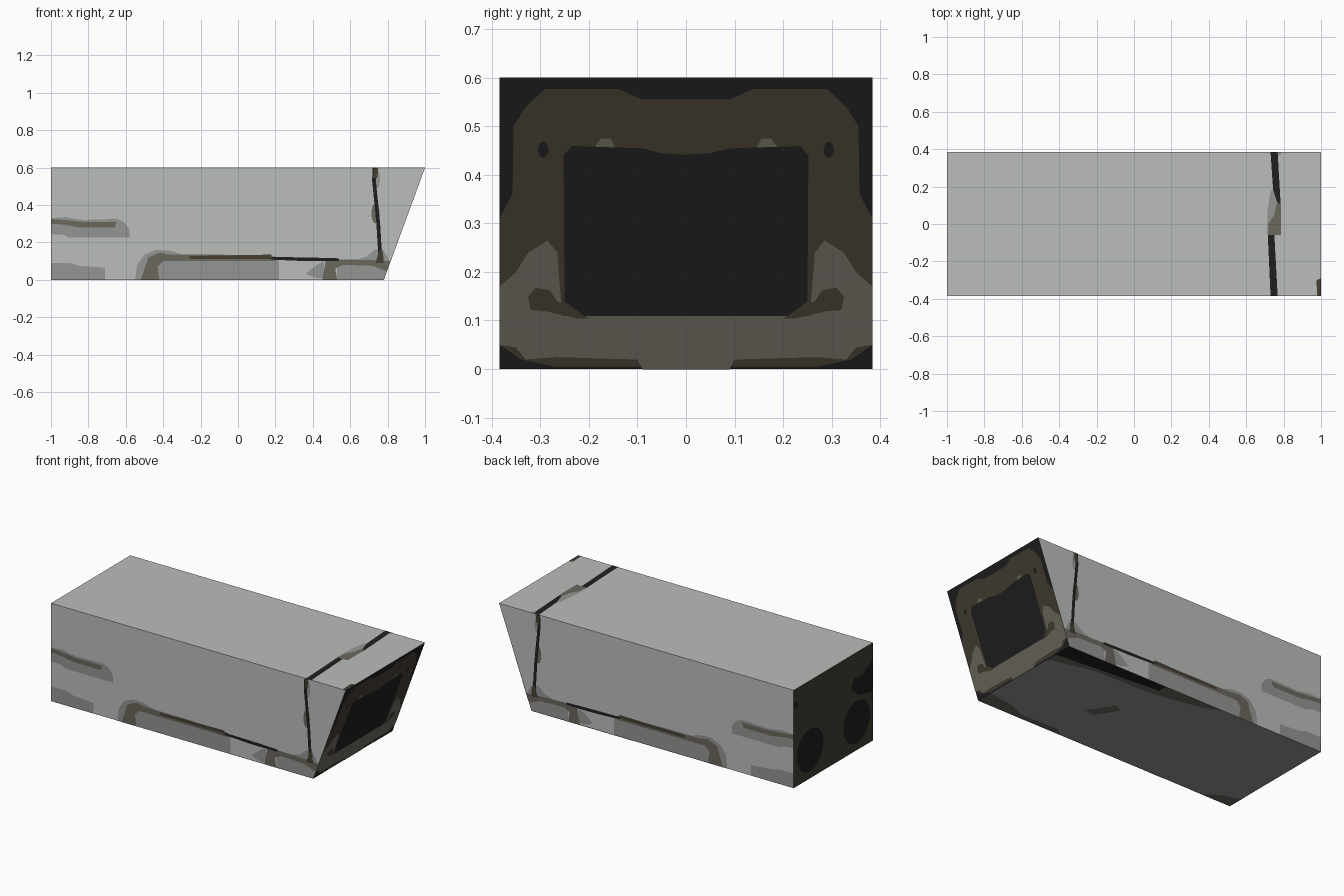
import bpy, bmesh, math
from mathutils import Vector

if "Cube" in bpy.data.objects:
    bpy.data.objects.remove(bpy.data.objects["Cube"])

W, H, XB = 0.384, 0.6, 0.78          # half width, height, bottom nose x
STEP = 0.0008                        # height of each painted layer


def material(name, rgb):
    m = bpy.data.materials.new(name)
    lin = [((c / 255 + 0.055) / 1.055) ** 2.4 for c in rgb]
    m.diffuse_color = (*lin, 1)
    m.use_nodes = True
    m.node_tree.nodes["Principled BSDF"].inputs["Base Color"].default_value = m.diffuse_color
    return m


LIGHT = material("light grey", (187, 189, 187))
MID = material("mid grey", (148, 150, 146))
BROWN = material("brown grey", (107, 103, 93))
OLIVE = material("dark olive", (68, 62, 50))
BLACK = material("near black", (31, 31, 31))


def add_object(name, bm, mats):
    me = bpy.data.meshes.new(name)
    bm.to_mesh(me)
    bm.free()
    for m in mats:
        me.materials.append(m)
    ob = bpy.data.objects.new(name, me)
    bpy.context.collection.objects.link(ob)
    return ob


# Body: side profile extruded across the width
bm = bmesh.new()
profile = [(-1, 0), (XB, 0), (1, H), (-1, H)]
side = bm.faces.new([bm.verts.new((x, -W, z)) for x, z in profile])
ext = bmesh.ops.extrude_face_region(bm, geom=[side])
bmesh.ops.translate(bm, vec=(0, 2 * W, 0),
                    verts=[v for v in ext["geom"] if isinstance(v, bmesh.types.BMVert)])
bmesh.ops.recalc_face_normals(bm, faces=bm.faces)
bm.normal_update()
for f in bm.faces:
    n = f.normal
    if n.x > 0.5:
        f.material_index = 3         # nose end
    elif n.x < -0.5:
        f.material_index = 2         # tail end
    elif n.z < -0.5:
        f.material_index = 1         # underside
add_object("body", bm, [LIGHT, MID, OLIVE, BLACK])

# Each side maps flat (u, v) points to 3D, with its outward normal
SIDES = {
    "front": (lambda u, v: (u, -W, v), Vector((0, -1, 0))),
    "back": (lambda u, v: (u, W, v), Vector((0, 1, 0))),
    "top": (lambda u, v: (u, v, H), Vector((0, 0, 1))),
    "bottom": (lambda u, v: (u, v, 0), Vector((0, 0, -1))),
    "nose": (lambda u, v: (XB + (1 - XB) * v / H, u, v),
             Vector((H, 0, XB - 1)).normalized()),
    "tail": (lambda u, v: (-1, u, v), Vector((-1, 0, 0))),
}


def paint(name, where, layer, mat, pts):
    """Flat painted patch lying just above one side of the body."""
    to3d, n = SIDES[where]
    bm = bmesh.new()
    f = bm.faces.new([bm.verts.new(Vector(to3d(*p)) + n * STEP * layer) for p in pts])
    f.normal_update()
    if f.normal.dot(n) < 0:
        f.normal_flip()
    bmesh.ops.triangulate(bm, faces=bm.faces[:])
    return add_object(where + "_" + name, bm, [mat])


def both(name, *args):
    paint(name, "front", *args)
    paint(name, "back", *args)


def mirrored(half):
    """Complete a half outline by mirroring it in u."""
    return half + [(-u, v) for u, v in reversed(half) if u > 0]


def pair(name, where, layer, mat, pts):
    paint(name + "_a", where, layer, mat, pts)
    paint(name + "_b", where, layer, mat, [(-u, v) for u, v in pts])


def disc(cx, cy, rx, ry, n=20):
    return [(cx + rx * math.cos(2 * math.pi * i / n),
             cy + ry * math.sin(2 * math.pi * i / n)) for i in range(n)]


# Long sides: tail band and lower tail patch
both("tail_band", 1, MID, [(-1, .245), (-.93, .24), (-.9, .225), (-.58, .225), (-.58, .27),
     (-.61, .31), (-.65, .325), (-.83, .32), (-.92, .335), (-1, .33)])
both("tail_band_core", 2, BROWN, [(-1, .3), (-.93, .295), (-.85, .28), (-.66, .28),
     (-.65, .31), (-.83, .31), (-.93, .32), (-1, .325)])
both("tail_lower", 1, MID, [(-1, 0), (-.71, 0), (-.71, .065), (-.85, .075), (-.9, .09), (-1, .09)])

# Long sides: sill panel with its outline
both("sill_halo", 1, MID, [(-.55, 0), (-.54, .08), (-.5, .135), (-.44, .16), (-.36, .155),
     (-.3, .135), (.2, .12), (.22, .1), (.22, 0)])
both("sill_arch", 2, BROWN, [(-.52, 0), (-.42, 0), (-.43, .07), (-.4, .1), (.2, .1), (.2, .125),
     (-.1, .135), (-.36, .135), (-.42, .145), (-.48, .12), (-.5, .06)])
both("sill_seam", 3, OLIVE, [(-.26, .112), (.18, .112), (.18, .135), (-.26, .127)])
both("sill_fill", 3, MID, [(-.41, .005), (.21, .005), (.21, .099), (-.39, .099), (-.42, .07)])
both("sill_spot", 1, MID, [(.36, .03), (.42, .01), (.46, .01), (.46, .1), (.42, .08)])
both("sill_post", 2, BROWN, [(.45, 0), (.53, 0), (.52, .06), (.56, .08), (.72, .075), (.78, .05),
     (.796, .05), (.815, .1), (.72, .105), (.55, .11), (.47, .105)])
both("sill_front", 1, MID, [(.53, 0), (.78, 0), (.798, .05), (.7, .08), (.53, .08)])
both("sill_black_seam", 4, BLACK, [(.18, .108), (.36, .1), (.54, .1), (.54, .115), (.36, .12),
     (.18, .122)])
both("corner_halo", 1, MID, [(.62, .105), (.81, .1), (.8, .12), (.77, .17), (.73, .16), (.69, .125)])
both("corner_dark", 3, OLIVE, [(.735, .09), (.78, .09), (.775, .15), (.755, .16)])

# Long sides: upright seam near the nose
both("seam_blob", 1, BROWN, disc(.735, .355, .022, .055, 12))
both("seam_top_blob", 1, MID, disc(.738, .54, .022, .055, 12))
both("seam_line", 2, BLACK, [(.72, .6), (.717, .53), (.74, .3), (.752, .1), (.772, .1),
     (.76, .3), (.737, .53), (.745, .6)])
both("seam_top", 3, OLIVE, [(.722, .545), (.745, .545), (.75, .595), (.728, .595)])

# Top: seam across, blob in the middle, dark nose corner
paint("seam_far", "top", 1, BLACK, [(.73, .384), (.768, .384), (.785, .09), (.75, .09)])
paint("seam_near", "top", 1, BLACK, [(.715, -.05), (.75, -.05), (.768, -.384), (.73, -.384)])
paint("seam_halo", "top", 2, MID, [(.71, -.05), (.76, -.05), (.77, .1), (.745, .18), (.73, .18),
      (.715, .08)])
paint("seam_patch", "top", 3, BROWN, [(.72, -.06), (.785, -.06), (.785, .1), (.765, .12),
      (.75, .05), (.72, 0)])
paint("corner", "top", 1, OLIVE, [(.975, -.3), (1, -.29), (1, -.384), (.98, -.384)])
paint("corner_far", "top", 1, MID, [(.765, .36), (.785, .37), (.785, .384), (.765, .384)])

# Nose: olive surround, brown grey bumper, dark window
paint("surround", "nose", 1, OLIVE, mirrored([(0, .555), (.09, .555), (.14, .577), (.29, .577),
      (.33, .54), (.355, .5), (.357, .36), (.384, .31), (.384, .05), (.34, .02), (.27, .005),
      (0, .005)]))
paint("bumper", "nose", 2, BROWN, mirrored([(0, 0), (.09, 0), (.1, .02), (.27, .025), (.33, .02),
      (.35, .045), (.384, .05), (.384, .17), (.35, .2), (.325, .24), (.285, .265), (.265, .24),
      (.255, .11), (0, .11)]))
paint("window", "nose", 3, BLACK, mirrored([(0, .11), (.21, .11), (.25, .14), (.252, .44),
      (.235, .46), (.09, .455), (.05, .445), (0, .442)]))
pair("lamp", "nose", 3, OLIVE, [(.2, .105), (.225, .105), (.29, .12), (.32, .122), (.325, .15),
     (.31, .168), (.28, .163), (.265, .14), (.24, .13)])
pair("upper_mark", "nose", 2, BLACK, disc(.294, .452, .011, .017, 8))
pair("roof_mark", "nose", 2, BROWN, [(.145, .455), (.19, .455), (.175, .475), (.155, .475)])

# Tail: two dark round lamps and an upper patch
pair("lamp", "tail", 1, BLACK, disc(.225, .175, .13, .13))
paint("upper_patch", "tail", 1, BLACK, [(-.384, .3), (-.25, .33), (-.17, .39), (-.2, .45),
      (-.28, .44), (-.384, .5)])
paint("edge_mark", "tail", 1, BLACK, disc(.36, .5, .024, .02, 8))

# Underside: dark edges and a few stains
paint("edge_black", "bottom", 2, BLACK, [(.78, .384), (.1, .384), (.1, .33), (.45, .3), (.78, .27)])
paint("edge_stain", "bottom", 1, BROWN, [(.78, .2), (.5, .27), (.1, .28), (-.2, .34), (-.3, .384),
      (.78, .384)])
paint("near_stain", "bottom", 1, BROWN, [(.78, -.384), (.2, -.384), (.25, -.34), (.5, -.35),
      (.62, -.3), (.78, -.28)])
paint("middle_stain", "bottom", 1, BROWN, [(.27, -.09), (.2, -.1), (.12, .03), (.17, .06)])
paint("tail_stain", "bottom", 1, BROWN, [(-1, -.384), (-.8, -.384), (-.85, -.34), (-1, -.28)])
